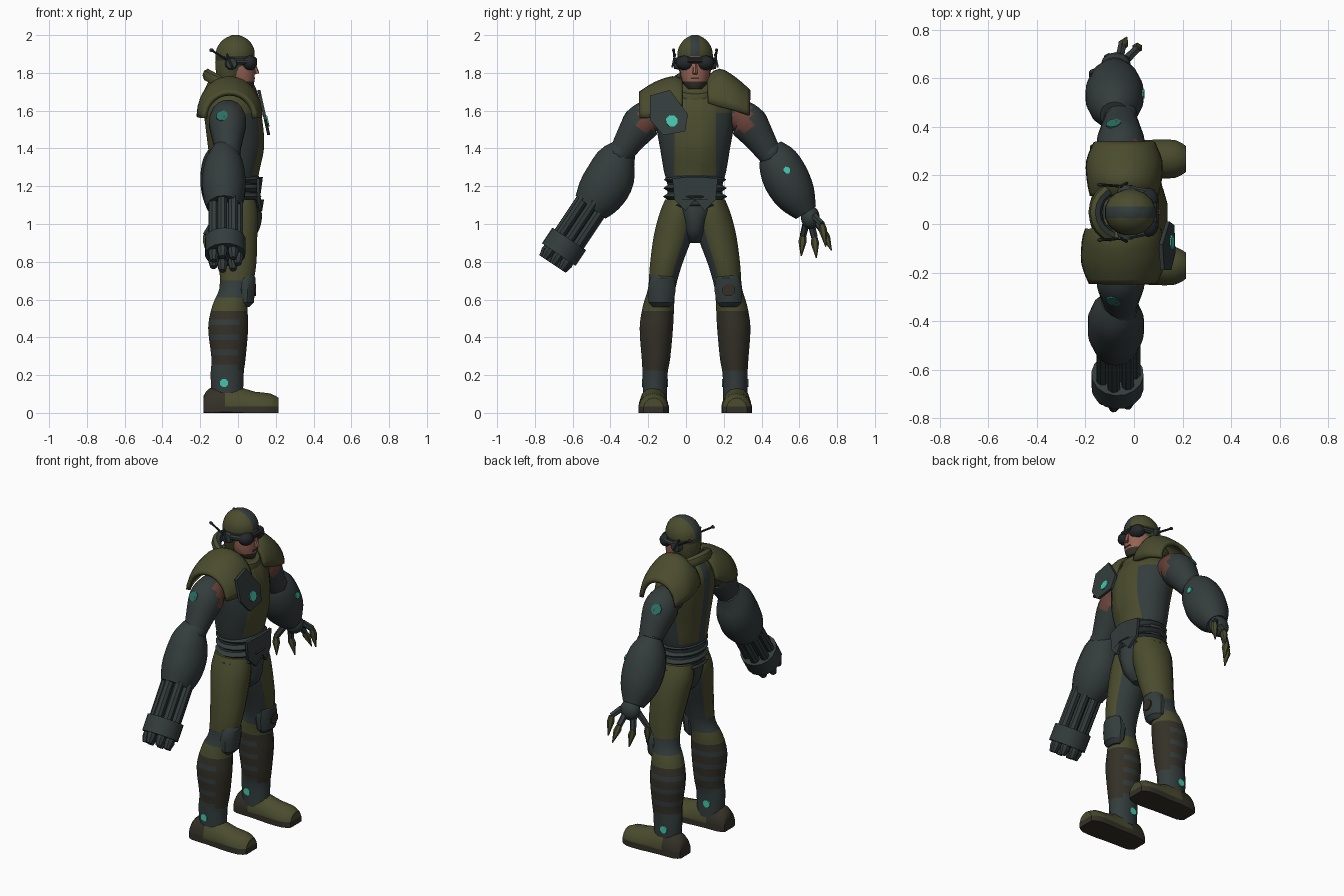
import bpy, bmesh, math
from mathutils import Vector

cube = bpy.data.objects.get("Cube")
if cube:
    bpy.data.objects.remove(cube)

MID = .048          # centre line of the body
X, Y, Z = Vector((1, 0, 0)), Vector((0, 1, 0)), Vector((0, 0, 1))


def material(name, *rgb):
    m = bpy.data.materials.new(name)
    m.use_nodes = True
    m.diffuse_color = (*rgb, 1)
    m.node_tree.nodes["Principled BSDF"].inputs["Base Color"].default_value = (*rgb, 1)
    return m


MATS = [material("olive cloth", .069, .072, .027), material("slate armour", .034, .045, .045),
        material("dark brown", .033, .03, .02), material("skin", .3, .125, .09),
        material("red skin", .14, .055, .042), material("teal light", .06, .56, .4),
        material("dim teal", .022, .16, .12), material("black visor", .017, .021, .023)]
OLIVE, SLATE, BROWN, SKIN, RED, TEAL, DIM, BLACK = range(len(MATS))


def finish(name, bm, mat, cuts=(), angle=40):
    """Cut colour borders, colour faces by number or rule, and make the object."""
    for co, no in cuts:
        bmesh.ops.bisect_plane(bm, geom=bm.verts[:] + bm.edges[:] + bm.faces[:],
                               plane_co=co, plane_no=no)
    bmesh.ops.recalc_face_normals(bm, faces=bm.faces)
    bm.normal_update()
    for f in bm.faces:
        f.material_index = mat(f.calc_center_median(), f.normal) if callable(mat) else mat
    me = bpy.data.meshes.new(name)
    bm.to_mesh(me)
    bm.free()
    for m in MATS:
        me.materials.append(m)
    ob = bpy.data.objects.new(name, me)
    bpy.context.collection.objects.link(ob)
    bpy.ops.object.select_all(action='DESELECT')
    ob.select_set(True)
    bpy.context.view_layer.objects.active = ob
    bpy.ops.object.shade_smooth_by_angle(angle=math.radians(angle))
    return ob


def spline(rows, steps):
    """Smoothly fill in rows between the given ones."""
    rows = [Vector(r) for r in rows]
    out = []
    for i in range(len(rows) - 1):
        p, q, r, s = (rows[max(0, min(len(rows) - 1, i + k))] for k in (-1, 0, 1, 2))
        for k in range(steps):
            t = k / steps
            out.append(q + ((r - p) + ((p * 2 - q * 5 + r * 4 - s) + (q * 3 - p - r * 3 + s) * t) * t) * t / 2)
    return out + [rows[-1]]


def loft(name, rows, mat, sides=14, steps=3, axis=None, ref=X, cuts=(), floor=None, angle=40):
    """Skin elliptical rings; each row is x, y, z, radius along ref, other radius."""
    rows = spline(rows, steps)
    bm, rings = bmesh.new(), []
    for i, r in enumerate(rows):
        t = axis or (rows[min(i + 1, len(rows) - 1)] - rows[max(i - 1, 0)]).to_3d()
        b = t.cross(ref).normalized()
        ring = []
        for k in range(sides):
            a = math.tau * (k + .5) / sides
            p = Vector(r[:3]) + ref * r[3] * math.cos(a) + b * r[4] * math.sin(a)
            if floor is not None:
                p.z = max(p.z, floor)
            ring.append(bm.verts.new(p))
        rings.append(ring)
    for lo, hi in zip(rings, rings[1:]):
        for k in range(sides):
            j = (k + 1) % sides
            bm.faces.new((lo[k], lo[j], hi[j], hi[k]))
    bm.faces.new(rings[0])
    bm.faces.new(rings[-1])
    return finish(name, bm, mat, cuts, angle)


def rod(name, a, b, r, mat, tip=None, sides=8):
    """Straight cylinder or cone between two points."""
    d = Vector(b) - Vector(a)
    ref = d.orthogonal().normalized()
    tip = r if tip is None else tip
    return loft(name, [(*a, r, r), (*b, tip, tip)], mat, sides, 1, d, ref)


def ball(name, at, size, mat):
    bm = bmesh.new()
    bmesh.ops.create_uvsphere(bm, u_segments=12, v_segments=8, radius=1)
    bmesh.ops.scale(bm, vec=size, verts=bm.verts)
    bmesh.ops.translate(bm, vec=at, verts=bm.verts)
    return finish(name, bm, mat)


def disc(name, at, normal, r=.025, mat=TEAL):
    n = Vector(normal).normalized() * .004
    return rod(name, Vector(at) - n, Vector(at) + n, r, mat)


def plate(name, points, place, thick, mat):
    """Prism from a flat outline placed in space by a function."""
    bm = bmesh.new()
    face = bm.faces.new([bm.verts.new(place(*p)) for p in points])
    new = bmesh.ops.extrude_face_region(bm, geom=[face])["geom"]
    bmesh.ops.translate(bm, vec=X * thick, verts=[v for v in new if isinstance(v, bmesh.types.BMVert)])
    return finish(name, bm, mat)


# Torso and waist: olive front panel and back, slate sides and spine
def torso_colour(c, n):
    off = abs(c.y - MID)
    if c.z < 1.26:
        return SLATE
    if c.x < -.08:
        return SLATE if off < .03 else OLIVE
    return OLIVE if off < .11 or c.z > 1.6 else SLATE


loft("torso", [(x, MID, z, rx, ry) for x, z, rx, ry in (
    (-.01, 1.1, .12, .15), (-.015, 1.2, .12, .145), (-.015, 1.28, .13, .165), (-.01, 1.4, .15, .185),
    (-.02, 1.52, .155, .205), (-.035, 1.62, .15, .2), (-.05, 1.7, .12, .14), (-.05, 1.75, .08, .09))],
    torso_colour, 18, 3, Z, cuts=[((0, MID + d, 0), Y) for d in (-.11, -.03, .03, .11)]
    + [((0, 0, 1.26), Z), ((-.08, 0, 0), X)])
for i in range(4):
    z = 1.1 + i * .045
    loft("waist_rib", [(-.01, MID, z - .02, .12, .14), (-.01, MID, z, .136, .174 - i * .003),
                       (-.01, MID, z + .02, .12, .14)], SLATE, 18, 1, Z)
plate("belt_front", [(-.12, 1.24), (-.03, 1.25), (.03, 1.25), (.12, 1.24), (.11, 1.13), (.05, 1.07),
                     (0, 1.13), (-.05, 1.07), (-.11, 1.13)],
      lambda y, z: (.122 - abs(y) * .2, MID + y, z), .016, SLATE)
loft("pelvis", [(x, MID, z, rx, ry) for x, z, rx, ry in (
    (.01, .9, .04, .025), (.005, .95, .1, .058), (0, 1.03, .13, .08), (-.01, 1.12, .13, .145))], SLATE, 14, 3, Z)

# Collar, neck and head
bm = bmesh.new()
rings = [[bm.verts.new((-.045 + (.115 + .028 * math.cos(b)) * math.cos(a),
                        MID + (.11 + .028 * math.cos(b)) * math.sin(a),
                        1.725 - .062 * math.cos(a) + .035 * math.sin(b)))
          for b in (math.tau * k / 8 for k in range(8))] for a in (math.tau * i / 20 for i in range(20))]
for i in range(20):
    for k in range(8):
        m, j = (i + 1) % 20, (k + 1) % 8
        bm.faces.new((rings[i][k], rings[m][k], rings[m][j], rings[i][j]))
finish("collar", bm, lambda c, n: SLATE if math.hypot(c.x + .045, c.y - MID) < .112 else OLIVE)
rod("neck", (-.04, MID, 1.66), (-.02, MID, 1.8), .075, SLATE, .065, 12)
loft("face", [(.035, MID, 1.715, .04, .04), (.024, MID, 1.74, .062, .06), (.012, MID, 1.78, .078, .075),
              (.005, MID, 1.83, .087, .08), (0, MID, 1.89, .09, .08)],
     lambda c, n: BROWN if c.z < 1.754 else SKIN, 14, 3, Z, cuts=[((0, 0, 1.754), Z)])
rod("nose", (.085, MID, 1.845), (.1, MID, 1.795), .01, SKIN, .014, 6)
plate("mouth", [(-.025, 1.767), (.025, 1.767), (.02, 1.775), (-.02, 1.775)],
      lambda y, z: (.081, MID + y, z), .009, BROWN)


def helmet_colour(c, n):
    return SLATE if abs(c.y - MID) < .024 and c.z > 1.87 else BROWN if 1.865 < c.z < 1.89 else OLIVE


loft("helmet", [(x, MID, z, rx, ry) for x, z, rx, ry in (
    (-.045, 1.76, .065, .07), (-.035, 1.82, .085, .088), (-.018, 1.875, .104, .096), (-.014, 1.93, .1, .09),
    (-.013, 1.975, .068, .06), (-.013, 2, .02, .018))], helmet_colour, 16, 3, Z,
    cuts=[((0, MID + .024, 0), Y), ((0, MID - .024, 0), Y), ((0, 0, 1.865), Z), ((0, 0, 1.89), Z)])
rod("goggle_bridge", (.085, MID - .04, 1.867), (.085, MID + .04, 1.867), .018, BLACK)
for s in (-1, 1):
    ball("goggle", (.06, MID + s * .05, 1.853), (.042, .052, .04), BLACK)
    rod("goggle_strap", (.06, MID + s * .08, 1.86), (-.03, MID + s * .098, 1.86), .016, SLATE)
    rod("ear_pod", (-.035, MID + s * .08, 1.85), (-.035, MID + s * .112, 1.85), .036, SLATE, .028, 10)
    rod("ear_rod", (-.03, MID + s * .12, 1.83), (-.06, MID + s * .105, 1.9), .006, SLATE)
    rod("antenna", (-.06, MID + s * .108, 1.87), (-.14, MID + s * .114, 1.92), .006, BLACK)
    ball("antenna_tip", (-.14, MID + s * .114, 1.92), (.012, .008, .01), BLACK)

# Shoulder guards: the left one sits higher, the right one is deeper
LEFT_ROWS = [(.07, 1.77, 1.64, .13), (.13, 1.81, 1.62, .142), (.21, 1.765, 1.6, .145), (.285, 1.7, 1.575, .115)]
RIGHT_ROWS = [(.07, 1.755, 1.62, .145), (.12, 1.77, 1.59, .158), (.21, 1.74, 1.565, .16), (.29, 1.69, 1.56, .13)]
for s, rows, x in ((1, LEFT_ROWS, -.04), (-1, RIGHT_ROWS, -.045)):
    bm = bmesh.new()
    grid = []
    for o, top, end, half in spline(rows, 3):
        arch = [math.pi * k / 14 for k in range(15)]
        grid.append([bm.verts.new((x + half * math.cos(a), MID + s * o,
                                   end + (top - end) * max(0, math.sin(a)))) for a in arch])
    for p, q in zip(grid, grid[1:]):
        for k in range(14):
            bm.faces.new((p[k], p[k + 1], q[k + 1], q[k]))
    guard = finish("left_shoulder_guard" if s > 0 else "right_shoulder_guard", bm, OLIVE)
    solid = guard.modifiers.new("thickness", 'SOLIDIFY')
    solid.thickness, solid.offset = .025, 0


# Chest plate with light
def chest(y, z):
    return Vector((.154 - (z - 1.475) * .22, y, z))


plate("chest_plate", [(-.19, 1.68), (-.085, 1.71), (.01, 1.58), (-.005, 1.49), (-.12, 1.47), (-.19, 1.55)],
      chest, .016, SLATE)
disc("chest_light", chest(-.075, 1.545) + X * .018, (1, 0, .22), .032)


# Upper arms
def arm_colour(c, n):
    return RED if n.x > .3 and 1.49 < c.z < 1.63 and .2 < abs(c.y - MID) < .3 else SLATE


for s in (-1, 1):
    loft("upper_arm", [(-.055, MID + s * o, z, r, r) for o, z, r in (
        (.16, 1.56, .075), (.23, 1.57, .09), (.285, 1.53, .1), (.35, 1.44, .08), (.4, 1.36, .062))],
        arm_colour, 16, 4)
    disc("arm_light", (-.085, MID + s * .366, 1.573), (-.2, s, .6), .032, DIM)
    ball("elbow", (-.06, MID + s * .4, 1.375), (.075, .065, .07), SLATE)

# Left forearm, hand and claws
loft("left_forearm", [(-.08, y, z, r, r) for y, z, r in (
    (.45, 1.41, .06), (.485, 1.34, .105), (.53, 1.24, .122), (.585, 1.14, .106), (.635, 1.06, .062))], SLATE)
disc("forearm_light", (.038, .535, 1.285), (1, 0, .1), .02)
ball("left_hand", (-.075, .658, 1.035), (.062, .05, .062), SLATE)
for base, knuckle, tip in (
        ((-.12, .64, 1.02), (-.17, .62, .94), (-.16, .61, .83)),
        ((-.1, .66, 1.01), (-.11, .68, .93), (-.09, .69, .82)),
        ((-.06, .68, 1.02), (-.05, .73, .96), (-.03, .77, .86)),
        ((-.03, .68, 1.04), (.01, .72, 1), (.02, .74, .88))):
    rod("finger", base, knuckle, .02, SLATE, .018, 6)
    loft("claw", [(*knuckle, .016, .016), (*(Vector(knuckle).lerp(Vector(tip), .3)), .022, .022), (*tip, .003, .003)],
         OLIVE, 6, 1)

# Right forearm with rotary gun
loft("right_forearm", [(-.075, y, z, r, q) for y, z, r, q in (
    (-.32, 1.4, .06, .065), (-.37, 1.33, .1, .11), (-.41, 1.23, .118, .132), (-.46, 1.15, .112, .125),
    (-.505, 1.09, .09, .1))], SLATE)
rod("forearm_block", (-.09, -.44, 1.33), (-.09, -.52, 1.18), .045, SLATE, .05, 6)
start, aim = Vector((-.068, -.482, 1.125)), Vector((0, -.555, -.832))
side = X.cross(aim)
rod("gun_core", start, start + aim * .34, .045, SLATE)
for k in range(7):
    a = math.tau * k / 7
    p = start + (X * math.cos(a) + side * math.sin(a)) * .068
    rod("gun_barrel", p, p + aim * .37, .027, SLATE)
    rod("gun_muzzle", p + aim * .36, p + aim * .405, .03, SLATE, .018)
rod("gun_clamp", start + aim * .245, start + aim * .345, .108, SLATE, sides=16)


# Legs and boots
def leg_colour(c, n):
    if c.z < .225:
        return SLATE
    if c.z < .54:
        return SLATE if n.x < .6 and ((c.z - .225) / .08) % 1 < .38 else BROWN
    if c.z < .61:
        return OLIVE
    if c.z < .7:
        return SLATE
    inner = n.y * (1 if c.y < MID else -1)
    return SLATE if inner > .6 else OLIVE


def boot_colour(c, n):
    return BROWN if c.z < .035 or c.x < -.07 else OLIVE


levels = [((0, 0, .225 + k * .08 + d), Z) for k in range(4) for d in (0, .03)]
for s in (-1, 1):
    side_name = "left" if s > 0 else "right"
    loft(side_name + "_leg", [(x, MID + s * o, z, rx, ry) for x, o, z, rx, ry in (
        (-.055, .212, .07, .084, .066), (-.058, .212, .2, .089, .067), (-.05, .207, .29, .092, .077),
        (-.052, .205, .45, .108, .09), (-.042, .193, .57, .095, .084), (-.012, .176, .66, .088, .074),
        (-.002, .155, .78, .1, .086), (-.008, .118, .93, .112, .104), (-.015, .092, 1.05, .122, .1),
        (-.015, .08, 1.13, .11, .08))], leg_colour, 16, 3, Z,
        cuts=levels + [((0, 0, z), Z) for z in (.54, .61, .7)])
    loft(side_name + "_knee_pad", [(x, MID + s * o, z, rx, ry) for x, o, z, rx, ry in (
        (.035, .18, .56, .025, .045), (.035, .18, .585, .05, .068), (.035, .176, .65, .058, .076),
        (.04, .172, .715, .055, .068), (.04, .17, .745, .035, .048))], SLATE, 12, 1, Z, angle=30)
    loft(side_name + "_boot", [(x, MID + s * .22, z, ry, rz) for x, z, ry, rz in (
        (-.182, .02, .055, .07), (-.15, .025, .07, .105), (-.06, .03, .078, .115), (.02, .025, .078, .108),
        (.09, .02, .082, .092), (.17, .018, .08, .085), (.214, .015, .055, .065))],
        boot_colour, 14, 2, X, Y, cuts=[((0, 0, .035), Z), ((-.07, 0, 0), X)], floor=0)
    for d in (-1, 1):
        disc("ankle_light", (-.075, MID + s * .212 + d * .066, .158), (0, d, 0), .024)
disc("left_knee_patch", (.092, MID + .178, .65), X, .035, BROWN)
